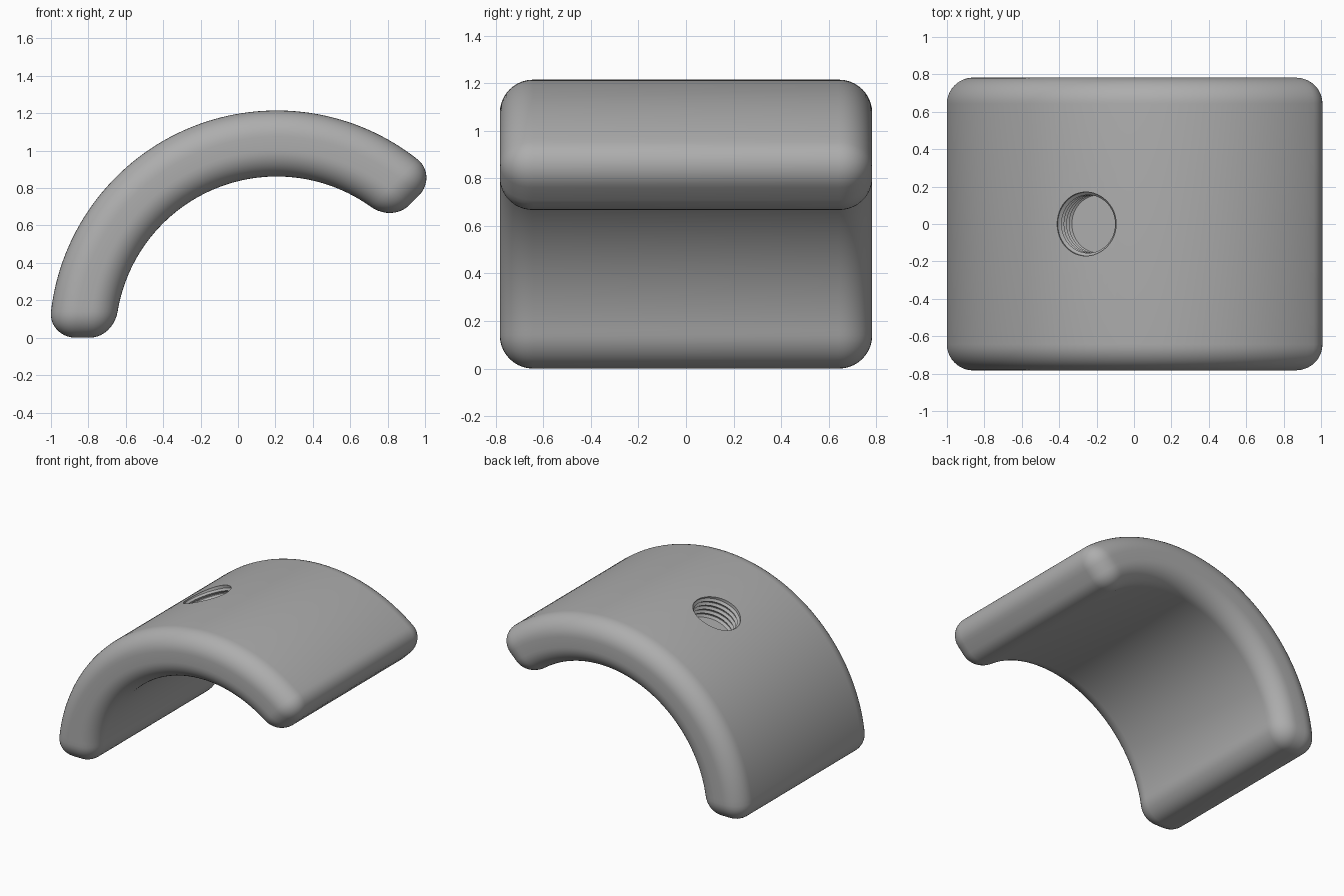
import bpy, bmesh
from math import radians, asin, cos, sin, pi
from mathutils import Matrix, Vector

old = bpy.data.objects.get("Cube")
if old:
    bpy.data.objects.remove(old, do_unlink=True)

# Main sizes
CENTRE_X = 0.207
R_IN, R_OUT = 0.862, 1.215
HALF_WIDTH = 0.783
ROUND = 0.14
START, END = radians(45), radians(180)
MID = (START + END) / 2
R_MID = (R_IN + R_OUT) / 2
LENGTH = R_MID * (END - START)

grey = bpy.data.materials.new("grey")
grey.use_nodes = True
colour = (0.42, 0.42, 0.42, 1)
grey.diffuse_color = colour
grey.node_tree.nodes["Principled BSDF"].inputs["Base Color"].default_value = colour


def make_object(name, bm):
    bmesh.ops.recalc_face_normals(bm, faces=bm.faces[:])
    mesh = bpy.data.meshes.new(name)
    bm.to_mesh(mesh)
    bm.free()
    mesh.materials.append(grey)
    obj = bpy.data.objects.new(name, mesh)
    bpy.context.collection.objects.link(obj)
    return obj


def bend_angle(s, r):
    """Angle on the arc; the two rounded ends stay true to their flat end planes."""
    first = START + asin(min(s, ROUND) / r)
    last = END - asin(min(LENGTH - s, ROUND) / r)
    if s <= ROUND:
        return first
    if s >= LENGTH - ROUND:
        return last
    t = (s - ROUND) / (LENGTH - 2 * ROUND)
    return first + (last - first) * t


# Curved shell: a rounded slab, sliced along its length, then bent
bm = bmesh.new()
bmesh.ops.create_cube(bm, size=1)
bmesh.ops.scale(bm, vec=(LENGTH, 2 * HALF_WIDTH, R_OUT - R_IN), verts=bm.verts[:])
bmesh.ops.translate(bm, vec=(LENGTH / 2, 0, R_MID), verts=bm.verts[:])
bmesh.ops.bevel(bm, geom=bm.edges[:], offset=ROUND, segments=10, profile=0.5,
                affect='EDGES')
SLICES = 72
for i in range(1, SLICES):
    s = ROUND + (LENGTH - 2 * ROUND) * i / SLICES
    bmesh.ops.bisect_plane(bm, geom=bm.verts[:] + bm.edges[:] + bm.faces[:],
                           plane_co=(s, 0, 0), plane_no=(1, 0, 0))
for v in bm.verts:
    s, y, r = v.co
    a = bend_angle(s, r)
    v.co = Vector((CENTRE_X + r * cos(a), y, r * sin(a)))
shell = make_object("curved_shell", bm)

# Threaded blind hole, cut square to the surface at the middle of the arc
DEPTH, R_ROOT, R_CREST, TURNS = 0.18, 0.171, 0.155, 5
pitch = DEPTH / TURNS
profile = [(0, -DEPTH), (R_CREST, -DEPTH)]
for i in range(TURNS):
    z = -DEPTH + i * pitch
    profile += [(R_ROOT, z + pitch * 0.4), (R_ROOT, z + pitch * 0.6)]
    if i < TURNS - 1:
        profile.append((R_CREST, z + pitch))
profile += [(R_ROOT, 0.1), (0, 0.1)]
bm = bmesh.new()
verts = [bm.verts.new((r, 0, z)) for r, z in profile]
edges = [bm.edges.new(pair) for pair in zip(verts, verts[1:])]
bmesh.ops.spin(bm, geom=verts + edges, axis=(0, 0, 1), cent=(0, 0, 0),
               angle=2 * pi, steps=48, use_duplicate=False)
bmesh.ops.remove_doubles(bm, verts=bm.verts[:], dist=0.0001)
place = (Matrix.Translation((CENTRE_X + R_OUT * cos(MID), 0, R_OUT * sin(MID)))
         @ Matrix.Rotation(pi / 2 - MID, 4, 'Y'))
bm.transform(place)
cutter = make_object("threaded_hole_cutter", bm)
cutter.hide_render = True

bpy.ops.object.select_all(action='DESELECT')
shell.select_set(True)
bpy.context.view_layer.objects.active = shell
cut = shell.modifiers.new("threaded_hole", 'BOOLEAN')
cut.operation = 'DIFFERENCE'
cut.solver = 'EXACT'
cut.object = cutter
bpy.ops.object.modifier_apply(modifier=cut.name)
bpy.data.objects.remove(cutter, do_unlink=True)
bpy.ops.object.shade_smooth_by_angle(angle=radians(30))
